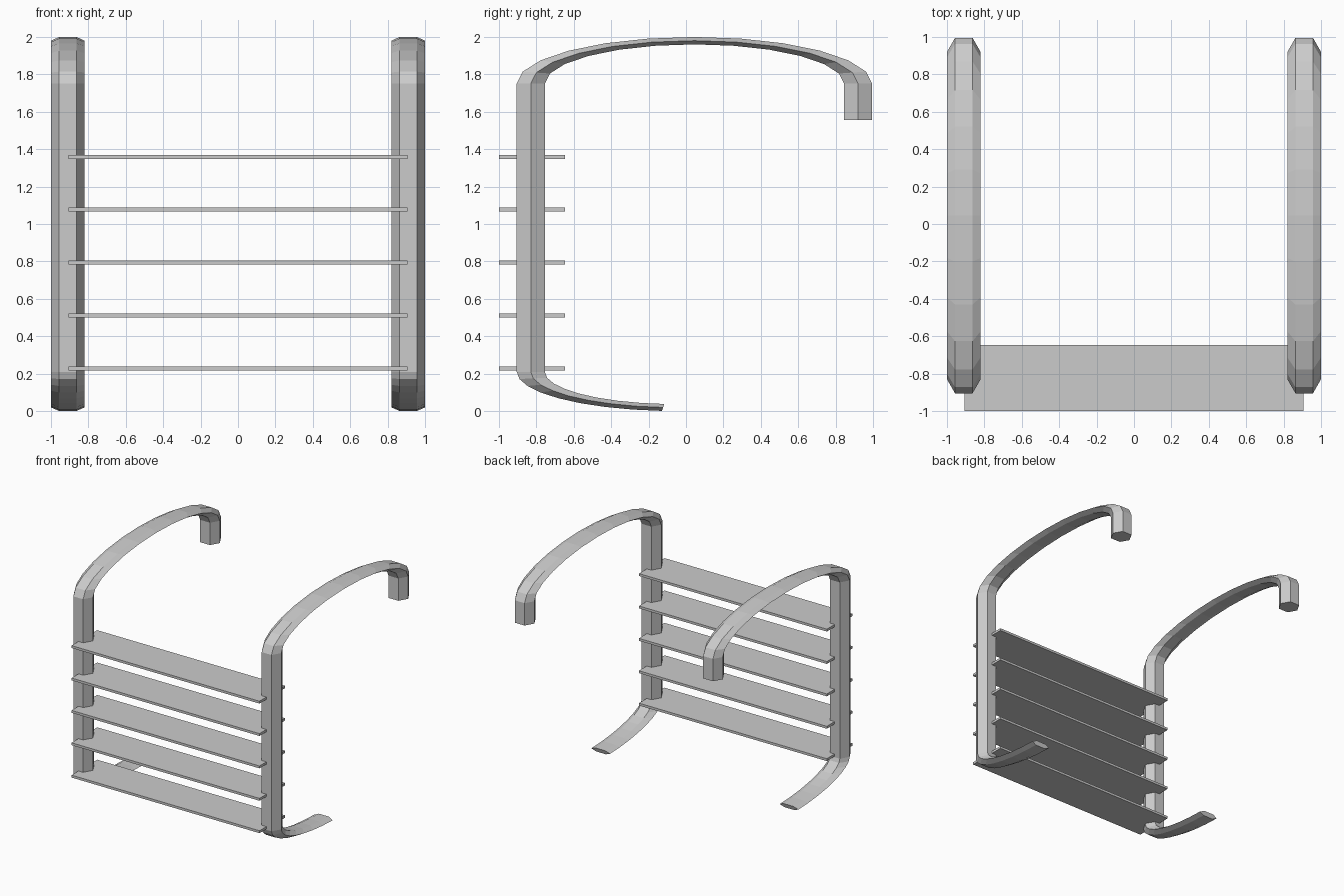
import bpy, bmesh
from math import sin, cos, radians

if "Cube" in bpy.data.objects:
    bpy.data.objects.remove(bpy.data.objects["Cube"])

# Hexagonal section: (x offset, outward offset)
HEX = [(-0.09, 0), (-0.047, 0.075), (0.047, 0.075),
       (0.09, 0), (0.047, -0.075), (-0.047, -0.075)]
POST_X = 0.91


def arc_ring(bm, yc, zc, radius, squash, deg):
    """One hexagon ring on an arc flattened in z."""
    a = radians(deg)
    return [bm.verts.new((POST_X + x,
                          yc - (radius + o) * cos(a),
                          zc + squash * (radius + o) * sin(a))) for x, o in HEX]


def build_rail():
    bm = bmesh.new()
    rings = []
    # foot curve, from its tip up to the post
    for i in range(9):
        rings.append(arc_ring(bm, -0.055, 0.21, 0.775, 0.247, -85 + 85 * i / 8))
    # top curve, over to the far side
    for i in range(13):
        rings.append(arc_ring(bm, 0.045, 1.75, 0.875, 0.263, 15 * i))
    # short hanging end
    rings.append(arc_ring(bm, 0.045, 1.555, 0.875, 0.263, 180))
    for a, b in zip(rings, rings[1:]):
        for i in range(6):
            j = (i + 1) % 6
            bm.faces.new((a[i], a[j], b[j], b[i]))
    bm.faces.new(rings[0])
    bm.faces.new(rings[-1])
    bmesh.ops.recalc_face_normals(bm, faces=bm.faces)
    mesh = bpy.data.meshes.new("side_rails")
    bm.to_mesh(mesh)
    bm.free()
    obj = bpy.data.objects.new("side_rails", mesh)
    bpy.context.collection.objects.link(obj)
    obj.modifiers.new("mirror", 'MIRROR').use_clip = False


def build_slat(index):
    bpy.ops.mesh.primitive_cube_add(size=1, location=(0, -0.8235, 0.228 + 0.2828 * index))
    obj = bpy.context.object
    obj.name = f"slat_{index + 1}"
    obj.scale = (1.815, 0.353, 0.021)


# Pair of curved side rails
build_rail()

# Five flat slats between the posts
for n in range(5):
    build_slat(n)
